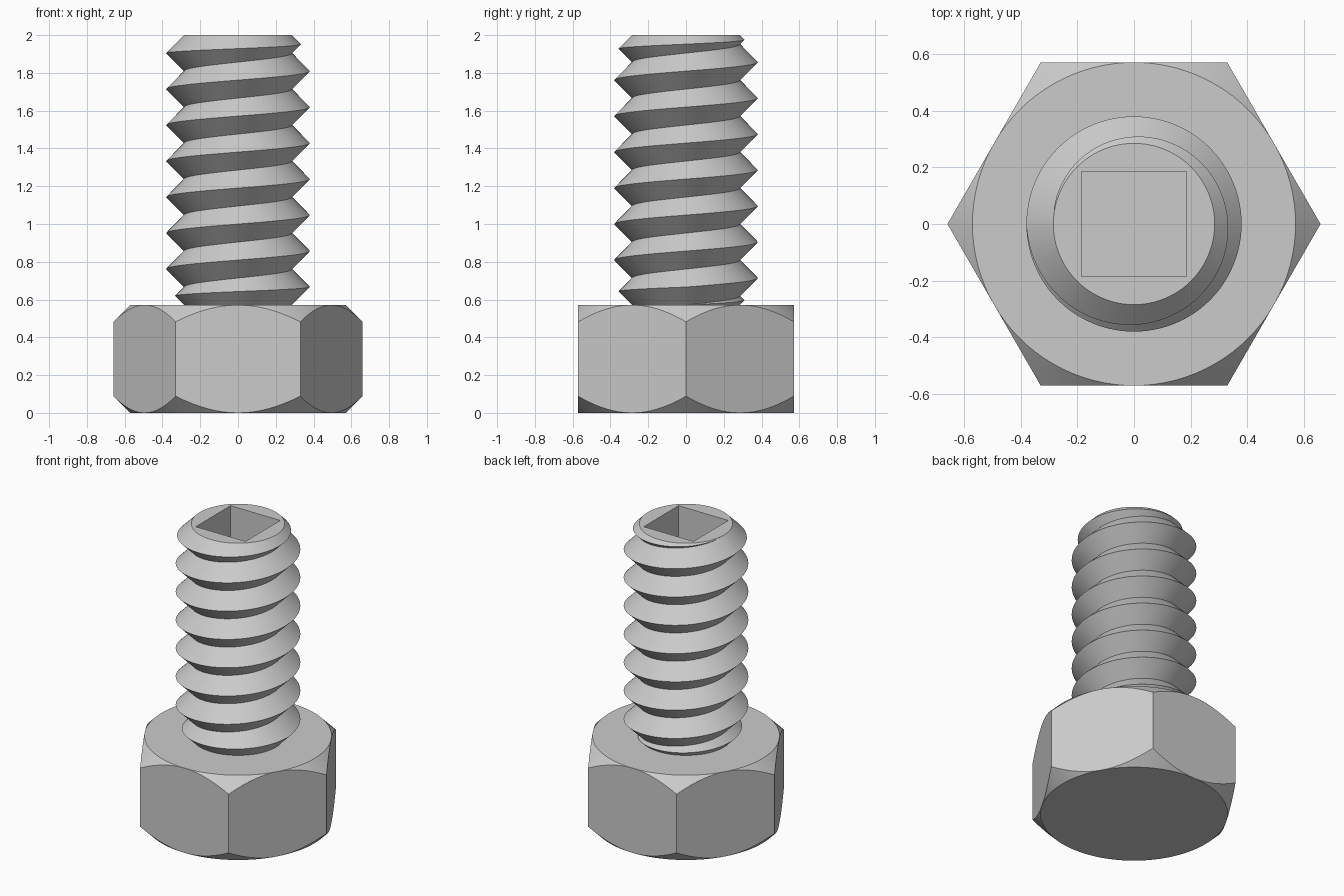
import bpy
import bmesh
from math import sin, cos, pi, tau

cube = bpy.data.objects.get("Cube")
if cube:
    bpy.data.objects.remove(cube, do_unlink=True)

SEGMENTS = 96
HEAD_TOP = 0.571        # head height
APOTHEM = 0.571         # half the width across the flats
SHANK_TOP = 2.0
ROOT = 0.285            # radius at the bottom of the thread groove
TURNS = 7.5
PITCH = (SHANK_TOP - HEAD_TOP) / TURNS
SOCKET = 0.185          # half the width of the square socket
SOCKET_DEPTH = 0.37

steel = bpy.data.materials.new("grey_steel")
steel.use_nodes = True
colour = (0.6, 0.6, 0.6, 1)
steel.diffuse_color = colour
steel.node_tree.nodes["Principled BSDF"].inputs["Base Color"].default_value = colour


def sweep(name, profile):
    """Sweep an angle-dependent (radius, height) profile once around z."""
    bm = bmesh.new()
    columns = []
    for i in range(SEGMENTS + 1):
        a = tau * i / SEGMENTS
        columns.append([bm.verts.new((r * cos(a), r * sin(a), z))
                        for r, z in profile(a)])
    for p, q in zip(columns, columns[1:]):
        for j in range(len(p) - 1):
            bm.faces.new((p[j], q[j], q[j + 1], p[j + 1]))
    bmesh.ops.remove_doubles(bm, verts=bm.verts, dist=1e-5)
    mesh = bpy.data.meshes.new(name)
    bm.to_mesh(mesh)
    bm.free()
    mesh.materials.append(steel)
    obj = bpy.data.objects.new(name, mesh)
    bpy.context.collection.objects.link(obj)
    bpy.ops.object.select_all(action="DESELECT")
    obj.select_set(True)
    bpy.context.view_layer.objects.active = obj
    bpy.ops.object.shade_smooth_by_angle(angle=pi / 6)
    return obj


# Hexagon whose corners are cut by a 45 degree cone at both ends
def head_profile(a):
    r = APOTHEM / cos(a % (pi / 3) - pi / 6)
    cut = r - APOTHEM
    return [(0, 0), (APOTHEM, 0), (r, cut), (r, HEAD_TOP - cut),
            (APOTHEM, HEAD_TOP), (0, HEAD_TOP)]


# Right-handed V thread, fading out at both ends, with a square socket on top
def shank_profile(a):
    roots = [HEAD_TOP + PITCH * (a / tau + k) for k in range(-1, 9)]
    roots = [min(max(z, HEAD_TOP), SHANK_TOP) for z in roots]
    points = [(ROOT, roots[0])]
    for low, high in zip(roots, roots[1:]):
        points += [(ROOT + (high - low) / 2, (low + high) / 2), (ROOT, high)]
    square = SOCKET / max(abs(cos(a)), abs(sin(a)))
    floor = SHANK_TOP - SOCKET_DEPTH
    return points + [(square, SHANK_TOP), (square, floor), (0, floor)]


sweep("hex_head", head_profile)
sweep("threaded_shank", shank_profile)
